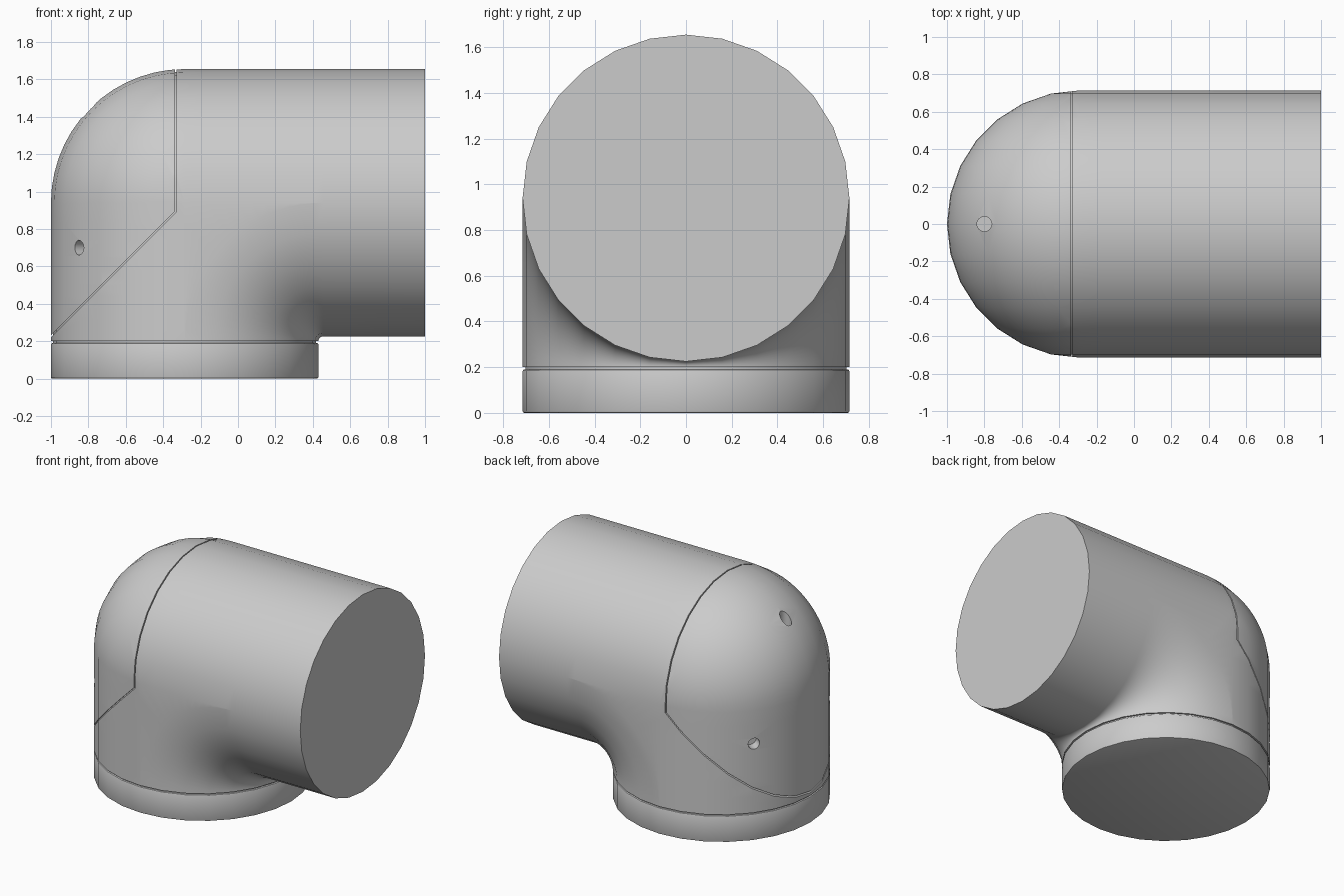
import bpy, bmesh, math
from mathutils import Matrix, Vector

cube = bpy.data.objects.get("Cube")
if cube:
    bpy.data.objects.remove(cube, do_unlink=True)

RADIUS, BEND = 0.715, 0.74          # pipe radius, bend radius
CX, CZ = -0.285, 0.94               # pipe axes
AX, AZ = CX + BEND, CZ - BEND       # bend pivot
SIDES = 28

grey = bpy.data.materials.new("plain_grey")
grey.use_nodes = True
colour = (0.6, 0.6, 0.6, 1)
grey.diffuse_color = colour
grey.node_tree.nodes["Principled BSDF"].inputs["Base Color"].default_value = colour


def make(name, bm):
    bmesh.ops.recalc_face_normals(bm, faces=bm.faces)
    mesh = bpy.data.meshes.new(name)
    bm.to_mesh(mesh)
    bm.free()
    obj = bpy.data.objects.new(name, mesh)
    bpy.context.collection.objects.link(obj)
    mesh.materials.append(grey)
    return obj


def cylinder(name, radius, depth, centre, axis=(0, 0, 1), sides=SIDES, bevel=0):
    bm = bmesh.new()
    turn = Vector(axis).to_track_quat('Z', 'Y').to_matrix().to_4x4()
    bmesh.ops.create_cone(bm, cap_ends=True, segments=sides, radius1=radius,
                          radius2=radius, depth=depth,
                          matrix=Matrix.Translation(centre) @ turn)
    if bevel:
        rims = [e for e in bm.edges if abs(e.verts[0].co.z - e.verts[1].co.z) < 1e-5]
        bmesh.ops.bevel(bm, geom=rims, offset=bevel, segments=2, profile=0.5,
                        affect='EDGES')
    return make(name, bm)


def elbow(name, r):
    """Closed loft: filleted inner side, round domed outer side."""
    q = math.pi / 2
    steps = [(q / 2 * i / 10, 0) for i in range(11)]
    steps += [(q / 2, q * i / 14) for i in range(1, 15)]
    steps += [(q / 2 + q / 2 * i / 10, q) for i in range(1, 11)]
    rings = []
    half = SIDES // 2
    for t, turn in steps:
        c, s = math.cos(t), math.sin(t)
        reach = BEND / max(c, s)
        ring = []
        for k in range(half + 1):           # inner half circle
            a = math.pi * k / half
            d = BEND - r * math.sin(a)
            ring.append((AX - d * c, r * math.cos(a), AZ + d * s))
        for k in range(half + 1):           # outer half circle
            a = math.pi * k / half
            d = r * math.sin(a)
            ring.append((AX - reach * c - d * math.cos(turn), -r * math.cos(a),
                         AZ + reach * s + d * math.sin(turn)))
        rings.append(ring)
    rings.append([(1.0, y, z) for x, y, z in rings[-1]])
    bm = bmesh.new()
    rows = [[bm.verts.new(p) for p in ring] for ring in rings]
    n = len(rows[0])
    for low, high in zip(rows, rows[1:]):
        for i in range(n):
            j = (i + 1) % n
            bm.faces.new((low[i], low[j], high[j], high[i]))
    bm.faces.new(rows[0])
    bm.faces.new(rows[-1])
    bmesh.ops.remove_doubles(bm, verts=bm.verts, dist=1e-5)
    return make(name, bm)


def cut(obj, cutter):
    mod = obj.modifiers.new("cut", 'BOOLEAN')
    mod.operation, mod.solver, mod.object = 'DIFFERENCE', 'EXACT', cutter
    bpy.context.view_layer.objects.active = obj
    bpy.ops.object.modifier_apply(modifier=mod.name)
    bpy.data.objects.remove(cutter, do_unlink=True)


# Pipe elbow body
body = elbow("elbow_body", RADIUS)

# Shallow seam around the domed access cap
w = 0.008
outline = [(-1.1, 0.12), (-0.33, 0.89), (-0.33, 1.8), (-0.33 - w, 1.8),
           (-0.33 - w, 0.89 + 0.414 * w), (-1.1, 0.12 + 1.414 * w)]
bm = bmesh.new()
face = bm.faces.new([bm.verts.new((x, -1, z)) for x, z in outline])
side = bmesh.ops.extrude_face_region(bm, geom=[face])["geom"]
bmesh.ops.translate(bm, vec=(0, 2, 0),
                    verts=[v for v in side if isinstance(v, bmesh.types.BMVert)])
seam = make("seam_cutter", bm)
cut(seam, elbow("seam_core", RADIUS - 0.012))
cut(body, seam)

# Screw holes: one on top of the dome, one on each side
cut(body, cylinder("top_hole", 0.04, 0.2, (-0.8, 0, 1.45), sides=16))
for sign in (-1, 1):
    out = Vector((-0.565, sign * 0.435, 0)).normalized()
    cut(body, cylinder("side_hole", 0.04, 0.16, Vector((CX, 0, 0.7)) + out * RADIUS,
                       axis=out, sides=16))

# Base collar and the recessed neck above it
collar = cylinder("base_collar", RADIUS, 0.19, (CX, 0, 0.095), bevel=0.008)
neck = cylinder("collar_neck", RADIUS - 0.012, 0.06, (CX, 0, 0.19))

for obj in (body, collar, neck):
    bpy.ops.object.select_all(action='DESELECT')
    obj.select_set(True)
    bpy.context.view_layer.objects.active = obj
    bpy.ops.object.shade_smooth_by_angle(angle=math.radians(30))
